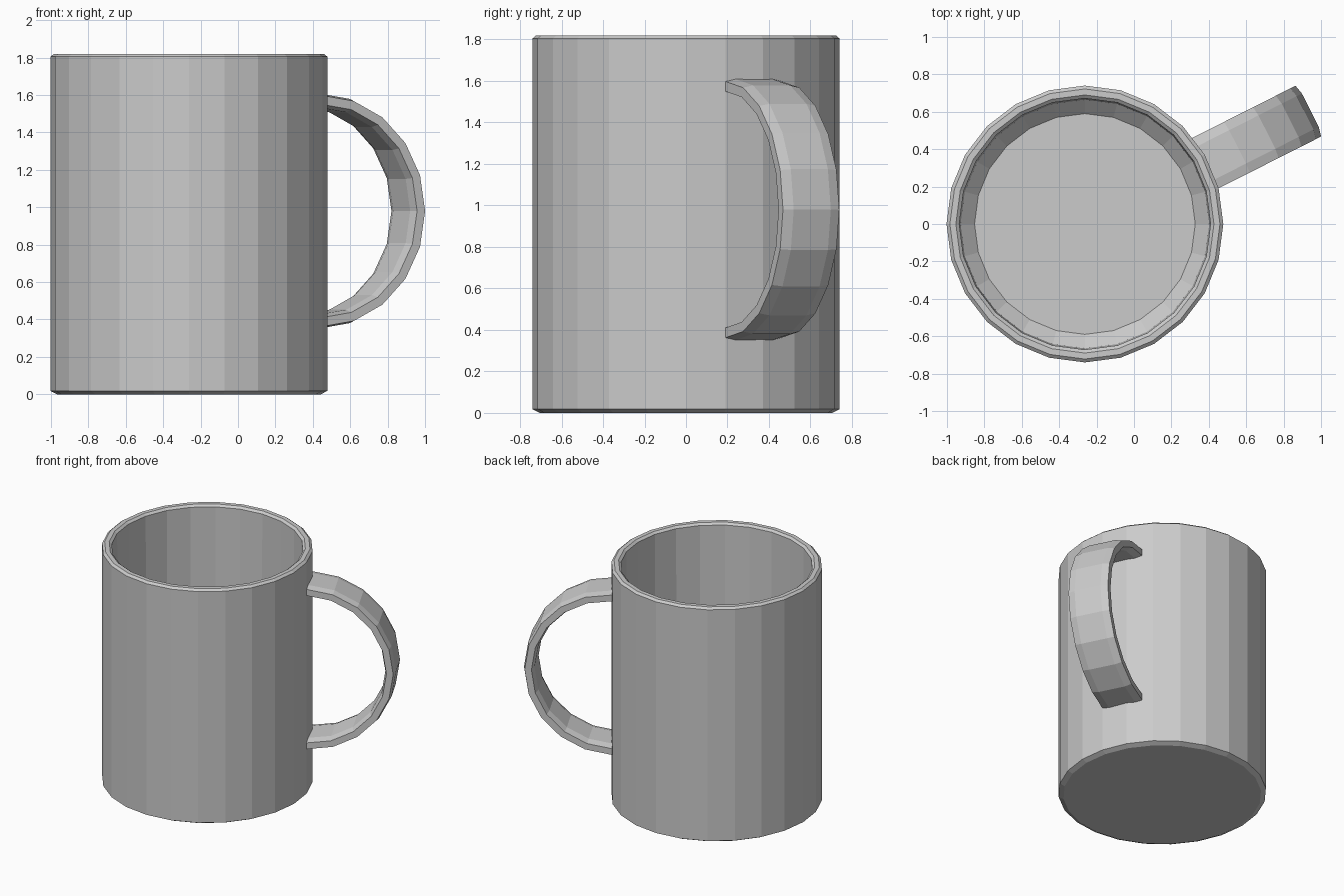
import bpy, bmesh, math
from mathutils import Vector

if "Cube" in bpy.data.objects:
    bpy.data.objects.remove(bpy.data.objects["Cube"])

CENTRE = Vector((-0.2625, 0, 0))
HANDLE_ANGLE = math.radians(26.8)


def make_object(name, bm):
    bmesh.ops.recalc_face_normals(bm, faces=bm.faces)
    mesh = bpy.data.meshes.new(name)
    bm.to_mesh(mesh)
    bm.free()
    obj = bpy.data.objects.new(name, mesh)
    bpy.context.collection.objects.link(obj)
    obj.location = CENTRE
    return obj


def bridge(bm, a, b):
    n = len(a)
    for i in range(n):
        bm.faces.new((a[i], a[(i + 1) % n], b[(i + 1) % n], b[i]))


# Mug body: one lathed profile, outside base -> rim -> inside floor
SIDES = 24
profile = [(0.705, 0), (0.74, 0.018), (0.74, 1.805), (0.722, 1.82),
           (0.69, 1.82), (0.672, 1.805), (0.665, 0.20), (0.59, 0.13)]
bm = bmesh.new()
rings = [[bm.verts.new((r * math.cos(math.tau * i / SIDES),
                        r * math.sin(math.tau * i / SIDES), z))
          for i in range(SIDES)] for r, z in profile]
for a, b in zip(rings, rings[1:]):
    bridge(bm, a, b)
bm.faces.new(rings[0])
bm.faces.new(rings[-1])
make_object("mug_body", bm)

# Handle: domed strap section swept along a half circle into the wall
section = [(-0.152, 0.570), (-0.152, 0.618), (-0.10, 0.630), (0.10, 0.630),
           (0.152, 0.618), (0.152, 0.570), (0.10, 0.555), (-0.10, 0.555)]
STEPS = 10
bm = bmesh.new()
rings = []
for i in range(STEPS + 1):
    t = math.pi * (i / STEPS - 0.5)
    rings.append([bm.verts.new((0.72 + r * math.cos(t), w, 0.98 + r * math.sin(t)))
                  for w, r in section])
# Short straight ends buried in the wall
for ring, at_start in ((rings[0], True), (rings[-1], False)):
    end = [bm.verts.new((0.695, v.co.y, v.co.z)) for v in ring]
    rings.insert(0 if at_start else len(rings), end)
for a, b in zip(rings, rings[1:]):
    bridge(bm, a, b)
bm.faces.new(rings[0])
bm.faces.new(rings[-1])
handle = make_object("handle", bm)
handle.rotation_euler.z = HANDLE_ANGLE
